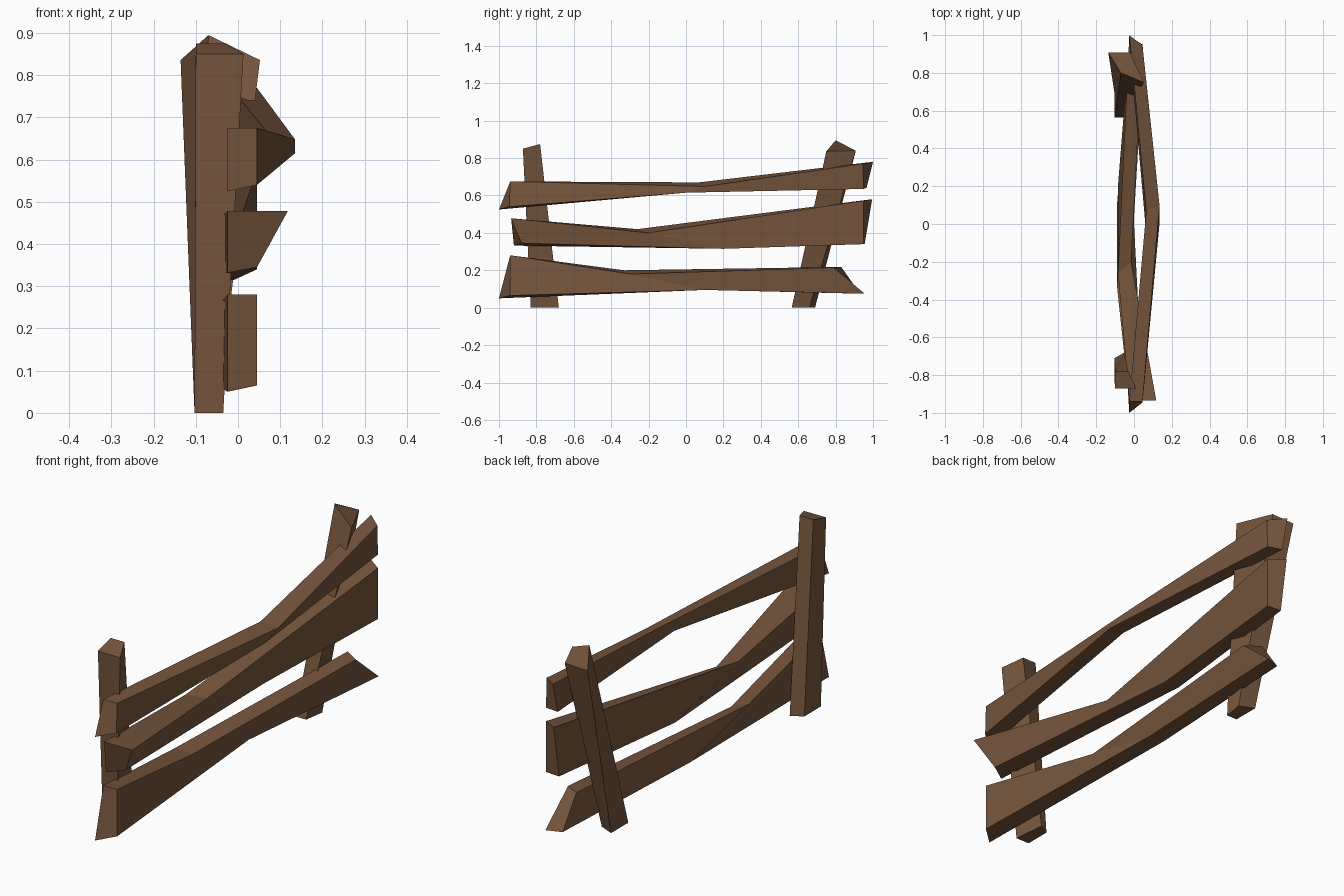
import bpy

wood = bpy.data.materials.new("brown wood")
wood.diffuse_color = (0.18, 0.092, 0.047, 1)


def loft(name, rings):
    """Join matching cross-section rings into one closed, flat-faced timber."""
    n = len(rings[0])
    verts = [v for ring in rings for v in ring]
    faces = [tuple(reversed(range(n))), tuple(range(len(verts) - n, len(verts)))]
    for r in range(len(rings) - 1):
        for i in range(n):
            a, b = r * n + i, r * n + (i + 1) % n
            faces.append((a, b, b + n, a + n))
    mesh = bpy.data.meshes.new(name)
    mesh.from_pydata(verts, [], faces)
    mesh.materials.append(wood)
    obj = bpy.data.objects.new(name, mesh)
    bpy.context.collection.objects.link(obj)
    # keep normals pointing outward
    import bmesh
    bm = bmesh.new()
    bm.from_mesh(mesh)
    bmesh.ops.recalc_face_normals(bm, faces=bm.faces)
    bm.to_mesh(mesh)
    bm.free()


# Rails: near end, kinked middle, far end
# ring order: inner bottom, outer bottom, outer top, inner top
loft("top_rail", [
    [(-.025, -1.0, .525), (.045, -.945, .54), (.045, -.94, .675), (-.025, -.94, .675)],
    [(.06, 0, .62), (.135, 0, .615), (.135, .1, .648), (.065, .07, .67)],
    [(-.025, .965, .64), (.045, .95, .635), (.045, .945, .77), (-.025, 1.0, .78)]])
loft("middle_rail", [
    [(-.025, -.92, .332), (.045, -.88, .345), (.118, -.935, .478), (-.025, -.935, .478)],
    [(-.085, .2, .315), (-.01, .2, .315), (-.015, -.2, .40), (-.085, -.26, .42)],
    [(-.025, .955, .34), (.045, .95, .34), (.045, .95, .573), (-.025, .995, .58)]])
loft("bottom_rail", [
    [(-.025, -1.0, .05), (.045, -.94, .065), (.045, -.94, .28), (-.025, -.94, .28)],
    [(-.09, .1, .095), (-.015, .1, .095), (-.02, -.3, .18), (-.09, -.33, .20)],
    [(-.025, .93, .075), (.045, .955, .075), (.045, .79, .215), (-.025, .83, .218)]])

# Leaning posts: foot, then hewn top
# ring order: front inner, front outer, back outer, back inner
loft("near_post", [
    [(-.103, -.83, 0), (-.035, -.83, 0), (-.05, -.68, 0), (-.103, -.71, 0)],
    [(-.1, -.872, .85), (.013, -.872, .85), (-.03, -.78, .875), (-.1, -.78, .875)]])
loft("far_post", [
    [(-.103, .565, 0), (-.05, .565, 0), (-.035, .66, 0), (-.103, .69, 0)],
    [(-.07, .80, .895), (.052, .75, .836), (-.02, .907, .84), (-.136, .907, .836)]])
